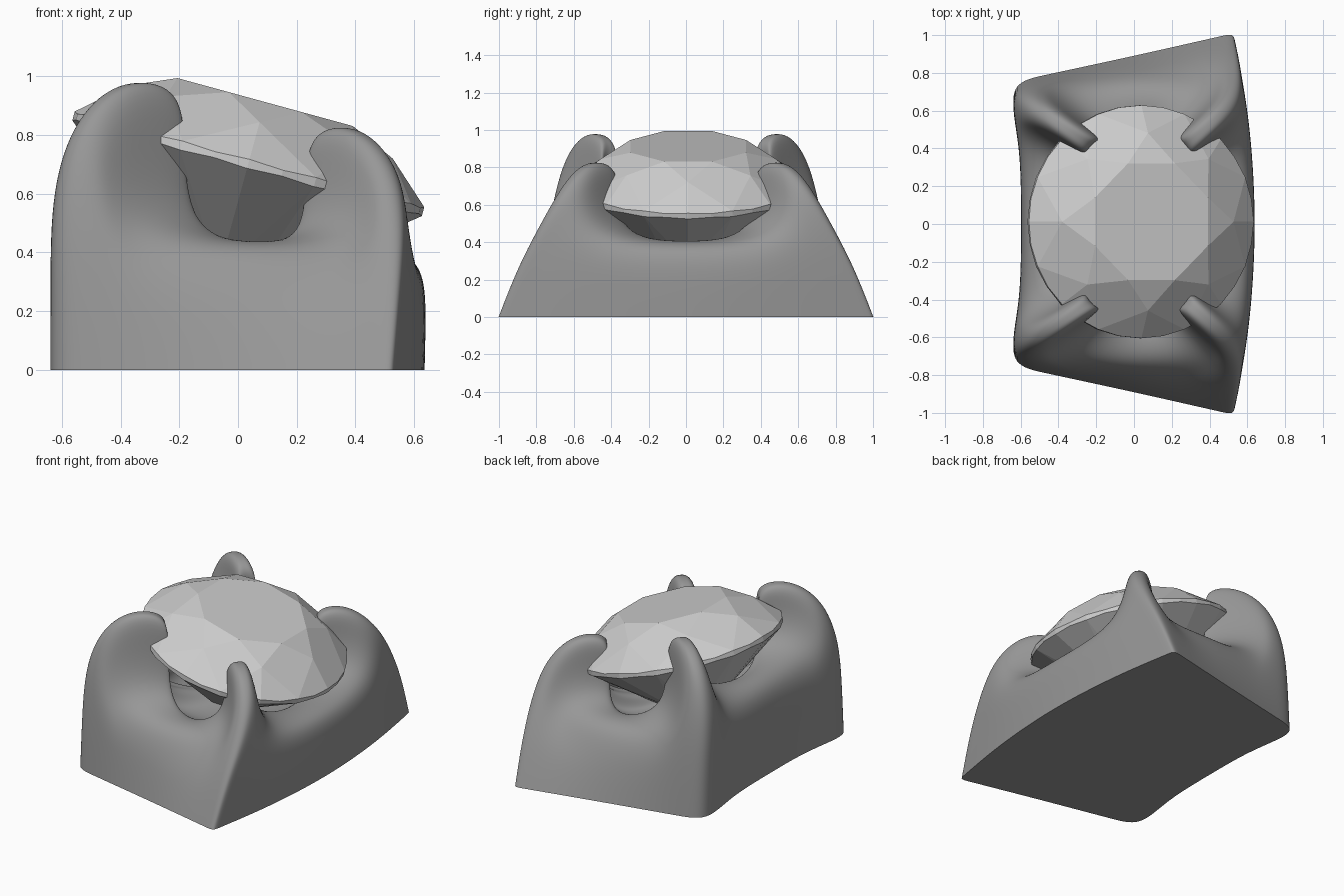
import bpy, bmesh, math
from mathutils import Vector, Matrix

if "Cube" in bpy.data.objects:
    bpy.data.objects.remove(bpy.data.objects["Cube"])

# Centre line of each prong, from outer foot over the tip into the bowl: x, y, z, half width
LEFT_PRONG = [(-.65, -.75, 0, .18), (-.65, -.735, .3, .18), (-.645, -.70, .62, .15),
              (-.555, -.64, .87, .10), (-.39, -.53, 1.0, .08), (-.20, -.395, .96, .075),
              (-.26, -.44, .75, .06), (-.32, -.46, .56, .07), (-.25, -.3, .42, .10)]
RIGHT_PRONG = [(.53, -1.01, 0, .06), (.555, -.90, .28, .07), (.575, -.765, .52, .09),
               (.545, -.66, .70, .09), (.42, -.54, .84, .08), (.255, -.395, .82, .075),
               (.29, -.43, .64, .06), (.31, -.48, .51, .07), (.22, -.3, .4, .10)]
# Saddle profiles midway between prongs, same row order
FRONT = [(0, -.89, 0), (0, -.84, .2), (.03, -.80, .33), (.05, -.76, .40), (.07, -.70, .425),
         (.07, -.62, .42), (.07, -.55, .39), (.06, -.45, .35), (.05, -.3, .32)]
RIGHT = [(.65, 0, 0), (.65, 0, .2), (.645, 0, .3), (.615, 0, .37), (.55, 0, .395),
         (.48, 0, .39), (.42, 0, .37), (.35, 0, .34), (.25, 0, .32)]
LEFT = [(-.595, 0, 0), (-.595, 0, .25), (-.595, 0, .42), (-.58, 0, .53), (-.53, 0, .58),
        (-.46, 0, .57), (-.40, 0, .52), (-.35, 0, .45), (-.25, 0, .36)]
# How far each row of the notch reaches towards the prong flank
NOTCH = [.6, .6, .8, .9, 1.0, 1.07, 1.07, 1.0, .8]


def flip(profile):
    return [(p[0], -p[1], *p[2:]) for p in profile]


def make_object(name, bm):
    bmesh.ops.recalc_face_normals(bm, faces=bm.faces)
    mesh = bpy.data.meshes.new(name)
    bm.to_mesh(mesh)
    bm.free()
    obj = bpy.data.objects.new(name, mesh)
    bpy.context.collection.objects.link(obj)
    return obj


def ring(row):
    """One closed loop of cage points: saddles and prongs alternating."""
    saddles = [Vector(s[row]) for s in (FRONT, RIGHT, flip(FRONT), LEFT)]
    prongs = [p[row] for p in (RIGHT_PRONG, flip(RIGHT_PRONG), flip(LEFT_PRONG), LEFT_PRONG)]
    points = []

    def side(prong, saddle):
        c = Vector(prong[:3])
        d = saddle - c
        d.z = 0
        return c + d.normalized() * prong[3]

    def quarter(saddle, edge):
        t = NOTCH[row]
        q = saddle.lerp(edge, t)
        q.z = saddle.z + .1 * (edge.z - saddle.z)
        if row < 4 and saddle.y == 0:  # bowed end walls
            q.x += .1 * t * (1 - t)
        return q

    for i in range(4):
        a, b, prong = saddles[i], saddles[(i + 1) % 4], prongs[i]
        sa, sb = side(prong, a), side(prong, b)
        points += [a, quarter(a, sa), sa, Vector(prong[:3]), sb, quarter(b, sb)]
    return points


# Setting: smooth base with four claws
bm = bmesh.new()
crease = bm.edges.layers.float.new("crease_edge")
rows = [[bm.verts.new(p) for p in ring(r)] for r in range(len(FRONT))]
n = len(rows[0])
for low, high in zip(rows, rows[1:]):
    for i in range(n):
        j = (i + 1) % n
        bm.faces.new((low[i], low[j], high[j], high[i]))
bm.faces.new(rows[-1])
for f in bm.faces:
    f.smooth = True
bottom = bm.faces.new(rows[0][::-1])
for e in bottom.edges:
    e[crease] = 1.0
    e.smooth = False
setting = make_object("claw_setting", bm)
sub = setting.modifiers.new("Smooth", 'SUBSURF')
sub.levels = sub.render_levels = 3
metal = bpy.data.materials.new("dark_metal")
metal.diffuse_color = (.31, .31, .31, 1)
metal.use_nodes = True
metal.node_tree.nodes["Principled BSDF"].inputs["Base Color"].default_value = metal.diffuse_color
setting.data.materials.append(metal)

# Gem: brilliant cut with octagonal table
R, TABLE_R, TABLE_H, DEPTH, GIRDLE = .617, .335, .218, .5, .016
bm = bmesh.new()


def polar(r, step, z):
    a = math.radians(22.5 + step * 11.25)
    return bm.verts.new((r * math.cos(a), r * math.sin(a), z))


c = math.cos(math.pi / 8)
star_r, pav_r = .47, .16
star_h = TABLE_H - (TABLE_H - GIRDLE) * (star_r * c - TABLE_R) / (R - TABLE_R)
pav_h = -GIRDLE - (DEPTH - GIRDLE) * (1 - pav_r * c / R)
table = [polar(TABLE_R, 4 * i, TABLE_H) for i in range(8)]
star = [polar(star_r, 4 * i + 2, star_h) for i in range(8)]
upper = [polar(R, i, GIRDLE - (.006 if i % 2 else 0)) for i in range(32)]
lower = [polar(R, i, -GIRDLE + (.006 if i % 2 else 0)) for i in range(32)]
pav = [polar(pav_r, 4 * i + 2, pav_h) for i in range(8)]
culet = bm.verts.new((0, 0, -DEPTH))
bm.faces.new(table)
for i in range(8):
    k = (i + 1) % 8
    g = [(4 * i + s) % 32 for s in range(5)]
    bm.faces.new((table[i], star[i], table[k]))
    bm.faces.new((table[i], star[i - 1], upper[g[0]], star[i]))
    bm.faces.new((culet, pav[i - 1], lower[g[0]], pav[i]))
    for h in (g[:3], g[2:]):
        bm.faces.new([star[i]] + [upper[v] for v in h])
        bm.faces.new([pav[i]] + [lower[v] for v in h])
for i in range(32):
    j = (i + 1) % 32
    bm.faces.new((upper[i], upper[j], lower[j], lower[i]))
gem = make_object("faceted_gem", bm)
gem.matrix_world = Matrix.Translation((.035, .012, .702)) @ Matrix.Rotation(math.radians(15.3), 4, 'Y')
